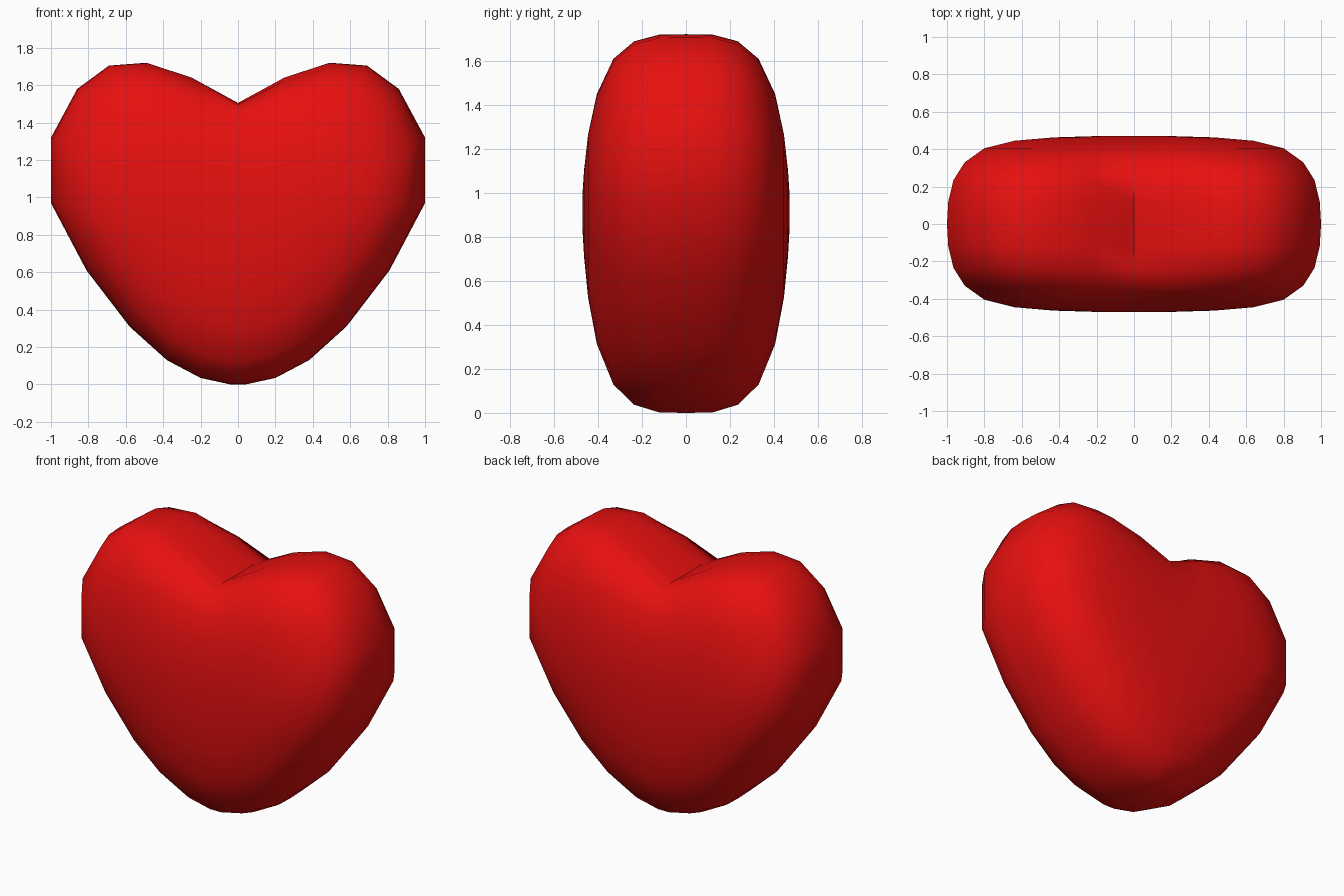
import bpy
import bmesh
import math

cube = bpy.data.objects.get("Cube")
if cube:
    bpy.data.objects.remove(cube, do_unlink=True)

# Half outline of the heart at mid depth, from the bottom up to the lobe
HALF = [(.04, 0), (.2, .035), (.38, .13), (.58, .31), (.81, .61), (1, .97),
        (1, 1.32), (.86, 1.58), (.69, 1.705), (.49, 1.72), (.25, 1.64)]
CLEFT = (0, 1.5)
OUTLINE = HALF + [CLEFT] + [(-x, z) for x, z in reversed(HALF)]
CENTRE, TOP = .92, 1.72

# Depth layers: y, width scale, height scale, how far the cleft is filled in
LAYERS = [(0, 1, 1, 0), (.12, .993, .998, .03), (.235, .965, .96, .1),
          (.33, .905, .86, .3), (.405, .8, .66, .5), (.445, .64, .43, .7),
          (.463, .43, .23, .9), (.47, .2, .1, 1)]


def add_ring(bm, y, sx, sz, fill):
    """Add one scaled heart outline at depth y."""
    ring = []
    for x, z in OUTLINE:
        if abs(x) < .4 and z > CENTRE:
            z += (TOP - z) * fill
        ring.append(bm.verts.new((x * sx, y, CENTRE + (z - CENTRE) * sz)))
    return ring


# Heart body: mirrored stack of outlines, bridged and capped
bm = bmesh.new()
front = [(-y, sx, sz, f) for y, sx, sz, f in reversed(LAYERS[1:])]
rings = [add_ring(bm, *layer) for layer in front + LAYERS]
count = len(OUTLINE)
for a, b in zip(rings, rings[1:]):
    for i in range(count):
        j = (i + 1) % count
        bm.faces.new((a[i], a[j], b[j], b[i]))
bm.faces.new(rings[0])
bm.faces.new(rings[-1])
bmesh.ops.recalc_face_normals(bm, faces=bm.faces[:])

mesh = bpy.data.meshes.new("heart_body")
bm.to_mesh(mesh)
bm.free()
heart = bpy.data.objects.new("heart_body", mesh)
bpy.context.collection.objects.link(heart)

# Red material
red = bpy.data.materials.new("bright_red")
red.use_nodes = True
colour = (.8, .005, .005, 1)
red.diffuse_color = colour
red.node_tree.nodes["Principled BSDF"].inputs["Base Color"].default_value = colour
mesh.materials.append(red)

# Smooth surface with a sharp cleft
bpy.ops.object.select_all(action='DESELECT')
heart.select_set(True)
bpy.context.view_layer.objects.active = heart
bpy.ops.object.shade_smooth_by_angle(angle=math.radians(50))
